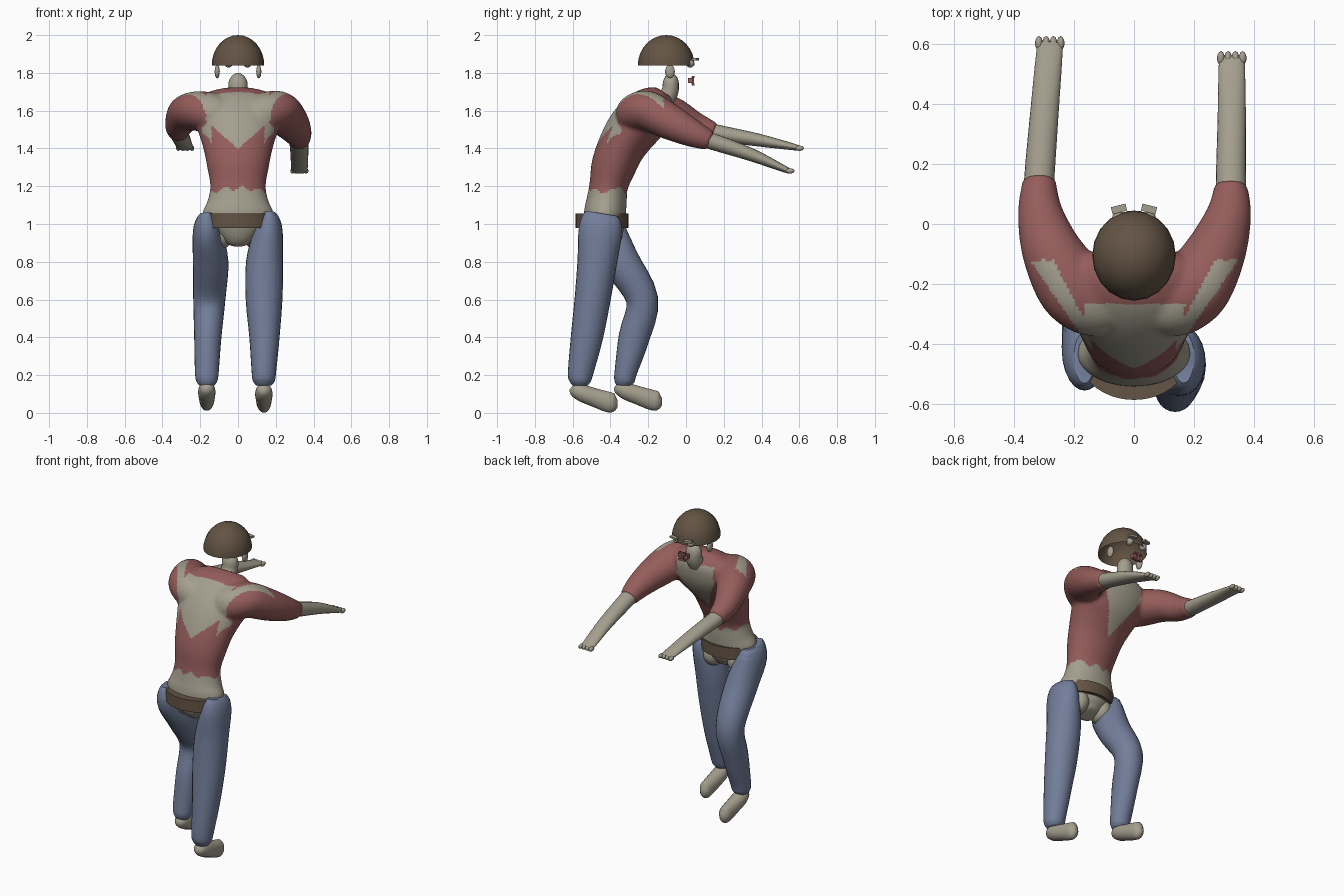
import bpy, bmesh, math, random
from mathutils import Vector, Matrix

if "Cube" in bpy.data.objects:
    bpy.data.objects.remove(bpy.data.objects["Cube"])

random.seed(4)


def material(name, rgb):
    m = bpy.data.materials.new(name)
    m.diffuse_color = (*rgb, 1)
    m.use_nodes = True
    m.node_tree.nodes["Principled BSDF"].inputs["Base Color"].default_value = m.diffuse_color
    return m


SKIN = material("grey skin", (0.37, 0.345, 0.27))
SHIRT = material("faded red", (0.30, 0.11, 0.105))
JEANS = material("denim blue", (0.17, 0.21, 0.325))
BROWN = material("dark brown", (0.125, 0.088, 0.058))


def finish(name, bm, mats, rule=None, angle=50):
    bm.normal_update()
    if rule:
        for f in bm.faces:
            f.material_index = rule(f.calc_center_median(), f.normal)
    me = bpy.data.meshes.new(name)
    bm.to_mesh(me)
    bm.free()
    for m in mats:
        me.materials.append(m)
    ob = bpy.data.objects.new(name, me)
    bpy.context.collection.objects.link(ob)
    bpy.ops.object.select_all(action='DESELECT')
    ob.select_set(True)
    bpy.context.view_layer.objects.active = ob
    bpy.ops.object.shade_smooth_by_angle(angle=math.radians(angle))
    return ob


def spline(p, i, t):
    a, b, c, d = (Vector(p[min(max(k, 0), len(p) - 1)]) for k in (i - 1, i, i + 1, i + 2))
    return 0.5 * (2 * b + (c - a) * t + (2 * a - 5 * b + 4 * c - d) * t * t
                  + (3 * b - a - 3 * c + d) * t ** 3)


def loft(bm, pts, sides=24, steps=4):
    """Loft ellipses along (x, y, z, half width, half depth) points."""
    rows = [spline(pts, i, s / steps) for i in range(len(pts) - 1) for s in range(steps)]
    rows.append(Vector(pts[-1]))
    rings = []
    for k, r in enumerate(rows):
        t = (rows[min(k + 1, len(rows) - 1)] - rows[max(k - 1, 0)])
        t = Vector(t[:3]).normalized()
        u = Vector((1, 0, 0))
        u = (u - t * u.dot(t)).normalized()
        v = t.cross(u)
        rings.append([bm.verts.new(Vector(r[:3]) + u * r[3] * math.cos(a) + v * r[4] * math.sin(a))
                      for a in (math.tau * j / sides for j in range(sides))])
    for a, b in zip(rings, rings[1:]):
        for j in range(sides):
            n = (j + 1) % sides
            bm.faces.new((a[j], a[n], b[n], b[j]))
    bm.faces.new(rings[0][::-1])
    bm.faces.new(rings[-1])


def tube(name, pts, mats, sides=24):
    bm = bmesh.new()
    loft(bm, pts, sides)
    return finish(name, bm, mats)


def ball(name, loc, radii, mat, seg=14):
    bm = bmesh.new()
    bmesh.ops.create_uvsphere(bm, u_segments=seg, v_segments=seg // 2 + 1, radius=1)
    bm.transform(Matrix.Translation(loc) @ Matrix.Diagonal((*radii, 1)))
    return finish(name, bm, [mat])


def box(name, loc, size, mat, turn=0):
    bm = bmesh.new()
    bmesh.ops.create_cube(bm, size=1)
    bm.transform(Matrix.Translation(loc) @ Matrix.Rotation(turn, 4, 'Z') @ Matrix.Diagonal((*size, 1)))
    return finish(name, bm, [mat], angle=30)


# Torn shirt: back V, shoulder bands, chest V and ragged hem show skin
def torn(c, n):
    x = abs(c.x)
    if c.z < 1.18 + .012 * math.sin(c.x * 70) + .01 * math.sin(c.y * 45):
        return 0
    if n.y < 0.25 and x < .17 and c.y < -.265 and c.z > 1.4 + .85 * x:
        return 0
    if n.z > 0.05 and x > .14 and c.y < -.12 and -.42 + 1.45 * (x - .14) < c.y < -.27 + 1.9 * (x - .19):
        return 0
    if n.y > 0.2 and x < .13 and 1.34 + 1.7 * x < c.z < 1.67:
        return 0
    return 1


# Arm paths: lower sleeve, elbow, forearm middle, wrist
ARMS = {"left": (-1, [(.312, .04, 1.525), (.315, .15, 1.485)], (.297, .38, 1.445), (.28, .585, 1.405)),
        "right": (1, [(.316, .035, 1.48), (.322, .13, 1.44)], (.325, .35, 1.365), (.325, .535, 1.285))}

# Torso and sleeves lofted together, then fused into one smooth skin
bm = bmesh.new()
loft(bm, [(0, -.405, .895, .055, .05), (0, -.42, .94, .105, .09), (0, -.43, 1.04, .188, .11),
          (0, -.42, 1.12, .162, .107), (0, -.41, 1.2, .147, .102), (0, -.385, 1.3, .163, .118),
          (0, -.345, 1.4, .183, .126), (0, -.29, 1.49, .21, .137), (0, -.23, 1.56, .235, .138),
          (0, -.18, 1.62, .235, .12), (0, -.14, 1.67, .19, .085), (0, -.12, 1.70, .12, .05)],
     sides=48, steps=6)
for s, (low, elbow), mid, wrist in ARMS.values():
    loft(bm, [(s * .09, -.29, 1.57, .09, .085), (s * .15, -.265, 1.592, .11, .10),
              (s * .21, -.20, 1.598, .12, .105), (s * .275, -.085, low[2] + .06, .10, .095),
              (s * low[0], low[1], low[2], .075, .074), (s * elbow[0], elbow[1], elbow[2], .055, .052)],
         sides=36, steps=6)
body = finish("torso_and_sleeves", bm, [])
fuse = body.modifiers.new("fuse", 'REMESH')
fuse.mode = 'VOXEL'
fuse.voxel_size = .01
soft = body.modifiers.new("soften", 'SMOOTH')
soft.factor = .5
soft.iterations = 12
bm = bmesh.new()
bm.from_object(body, bpy.context.evaluated_depsgraph_get())
bpy.data.objects.remove(body)
finish("torso", bm, [SKIN, SHIRT], torn, 70)

# Neck
tube("neck", [(0, -.11, 1.66, .05, .05), (0, -.085, 1.70, .05, .045), (0, -.08, 1.75, .05, .042),
              (0, -.08, 1.78, .036, .03), (0, -.08, 1.80, .01, .01)], [SKIN], sides=16)

# Forearms and stubby fingers
for side, (s, (low, elbow), mid, wrist) in ARMS.items():
    def at(p, w, d):
        return (s * p[0], p[1], p[2], w, d)
    back = Vector(elbow) + Vector((0, -.06, .02))
    tube(side + "_forearm", [at(back, .046, .042), at(elbow, .05, .044), at(mid, .047, .034),
                             at(wrist, .043, .016), at(Vector(wrist) + Vector((0, .012, -.003)), .035, .01)],
         [SKIN], sides=20)
    for i in range(4):
        ball(side + "_finger", Vector((s * wrist[0] + (i - 1.5) * .024, wrist[1] + .016, wrist[2] - .004)),
             (.013, .024, .014), SKIN, 10)

# Legs and feet
LEGS = {"right": ([(.165, -.445, 1.055, .035, .085), (.165, -.45, 1.02, .06, .105), (.16, -.455, .95, .078, .115),
                   (.141, -.47, .8, .098, .105), (.138, -.495, .6, .097, .095), (.14, -.525, .4, .08, .085),
                   (.137, -.557, .22, .065, .068), (.137, -.56, .17, .058, .058), (.137, -.56, .145, .04, .04)],
                  .137, 0, -.01),
        "left": ([(-.165, -.445, 1.055, .035, .085), (-.165, -.445, 1.02, .06, .105), (-.162, -.43, .95, .078, .115),
                  (-.145, -.345, .8, .094, .10), (-.152, -.232, .6, .085, .085), (-.16, -.275, .4, .072, .082),
                  (-.165, -.318, .22, .063, .06), (-.165, -.325, .17, .056, .054), (-.165, -.325, .145, .04, .04)],
                 -.165, .235, 0)}
for side, (pts, x, dy, dz) in LEGS.items():
    tube(side + "_trouser_leg", pts, [JEANS])
    foot = [(-.605, .148, .012, .02), (-.59, .138, .035, .038), (-.55, .115, .046, .046),
            (-.48, .09, .044, .05), (-.42, .07, .04, .054), (-.385, .061, .034, .05), (-.363, .06, .014, .02)]
    tube(side + "_foot", [(x, y + dy, z + dz, w, d) for y, z, w, d in foot], [SKIN], sides=18)
    # Bare upper thigh showing inside the torn trouser top
    s = 1 if x > 0 else -1
    ball(side + "_bare_thigh", (s * .085, -.41, .945), (.06, .075, .075), SKIN, 20)

# Belt
bm = bmesh.new()
bmesh.ops.create_cone(bm, cap_ends=True, segments=32, radius1=1, radius2=1, depth=.075)
bm.transform(Matrix.Translation((0, -.445, 1.017)) @ Matrix.Diagonal((.18, .14, 1, 1)))
finish("belt", bm, [BROWN])

# Hair: open half dome
bm = bmesh.new()
bmesh.ops.create_uvsphere(bm, u_segments=20, v_segments=16, radius=1)
bmesh.ops.delete(bm, geom=[f for f in bm.faces if f.calc_center_median().z < 0], context='FACES')
bm.transform(Matrix.Translation((0, -.105, 1.84)) @ Matrix.Diagonal((.139, .15, .16, 1)))
finish("hair", bm, [BROWN])

# Ears, eyes and brows
for s in (-1, 1):
    ball("ear", (s * .11, -.085, 1.807), (.014, .026, .036), SKIN)
    ball("eye", (s * .05, .022, 1.85), (.022, .022, .022), SKIN)
    box("brow", (s * .05, .05, 1.872), (.05, .024, .012), SKIN, -s * .25)

# Mouth and lips
box("mouth", (0, .022, 1.76), (.07, .024, .028), SHIRT)
for z in (1.738, 1.778):
    box("lip", (0, .038, z), (.05, .012, .012), SHIRT)
box("lip_front", (0, .036, 1.758), (.016, .012, .04), SHIRT)
